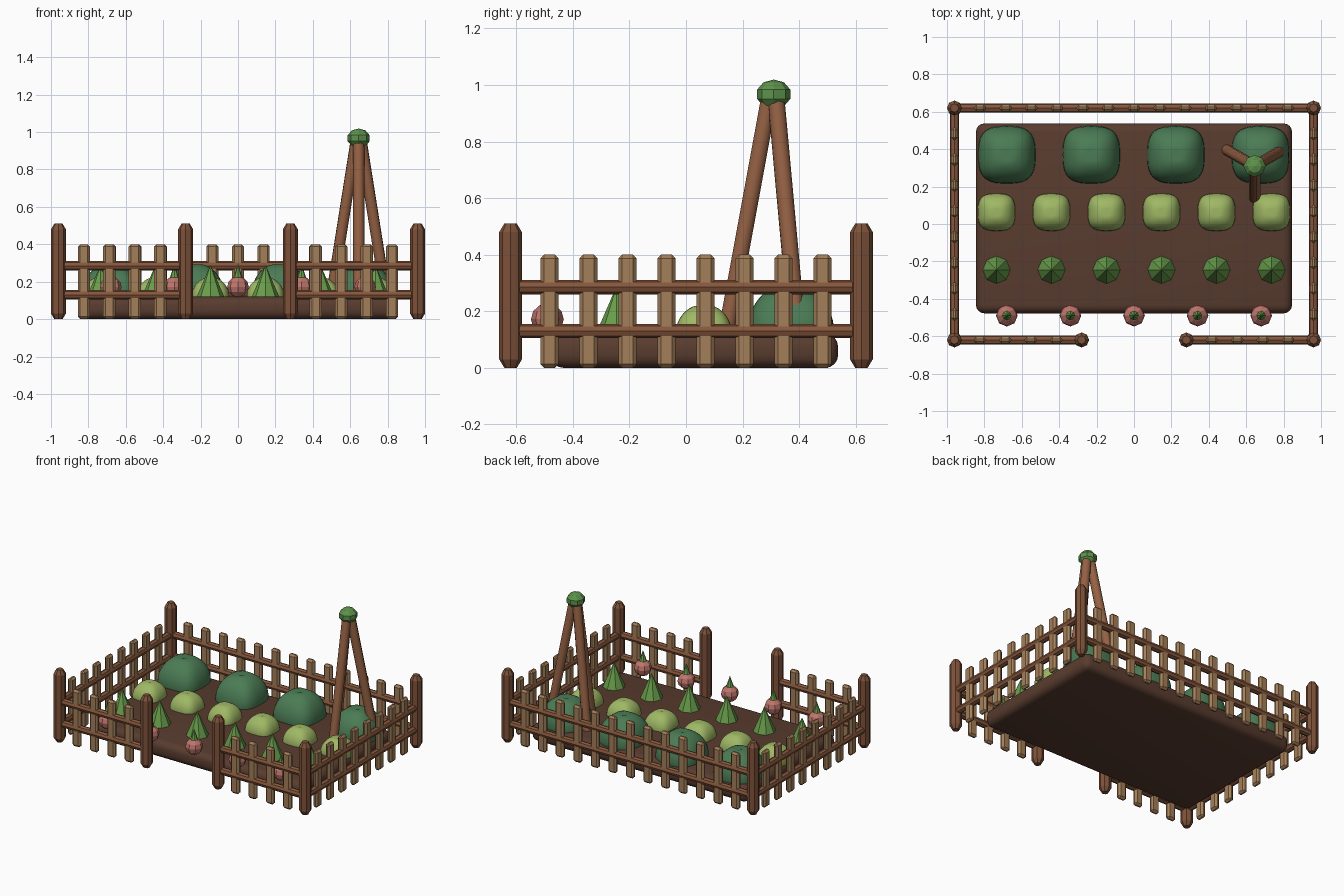
import bpy, bmesh, math
from mathutils import Vector

if "Cube" in bpy.data.objects:
    bpy.data.objects.remove(bpy.data.objects["Cube"], do_unlink=True)


def material(name, rgb):
    m = bpy.data.materials.new(name)
    m.use_nodes = True
    m.diffuse_color = (*rgb, 1)
    m.node_tree.nodes["Principled BSDF"].inputs["Base Color"].default_value = (*rgb, 1)
    return m


SOIL = material("soil brown", (0.1, 0.045, 0.028))
POST = material("post brown", (0.21, 0.085, 0.042))
RAIL = material("rail brown", (0.24, 0.095, 0.045))
PICKET = material("picket tan", (0.37, 0.21, 0.1))
POLE = material("pole brown", (0.3, 0.12, 0.058))
KNOB = material("knob green", (0.11, 0.29, 0.07))
BUSH = material("dark leaf green", (0.07, 0.2, 0.09))
CABBAGE = material("pale leaf green", (0.35, 0.48, 0.13))
CONE = material("mid leaf green", (0.14, 0.34, 0.07))
RADISH = material("radish pink", (0.52, 0.18, 0.15))


def finish(bm, name, mat, smooth=None):
    bmesh.ops.recalc_face_normals(bm, faces=bm.faces[:])
    mesh = bpy.data.meshes.new(name)
    bm.to_mesh(mesh)
    bm.free()
    mesh.materials.append(mat)
    ob = bpy.data.objects.new(name, mesh)
    bpy.context.collection.objects.link(ob)
    if smooth:
        bpy.ops.object.select_all(action='DESELECT')
        ob.select_set(True)
        bpy.context.view_layer.objects.active = ob
        bpy.ops.object.shade_smooth_by_angle(angle=math.radians(smooth))
    return ob


def rod(name, a, b, r, mat, chamfer=0.02, inset=0.55, sides=8, smooth=None):
    """Many-sided bar between two points with chamfered ends."""
    a, b = Vector(a), Vector(b)
    axis = b - a
    rot = axis.to_track_quat('Z', 'Y')
    length = axis.length
    bm = bmesh.new()
    rings = []
    for z, rad in ((0, r * inset), (chamfer, r), (length - chamfer, r), (length, r * inset)):
        rings.append([bm.verts.new(a + rot @ Vector((rad * math.cos(t), rad * math.sin(t), z)))
                      for t in (math.tau * i / sides for i in range(sides))])
    for lo, hi in zip(rings, rings[1:]):
        for i in range(sides):
            j = (i + 1) % sides
            bm.faces.new((lo[i], lo[j], hi[j], hi[i]))
    bm.faces.new(rings[0])
    bm.faces.new(rings[-1])
    return finish(bm, name, mat, smooth)


def block(name, size, centre, bevel, segments, mat, smooth=None):
    bm = bmesh.new()
    bmesh.ops.create_cube(bm, size=1)
    for v in bm.verts:
        v.co = Vector(c * s for c, s in zip(v.co, size)) + Vector(centre)
    bmesh.ops.bevel(bm, geom=bm.edges[:], offset=bevel, segments=segments,
                    profile=0.5, affect='EDGES')
    return finish(bm, name, mat, smooth)


def ball(name, centre, r, rz, mat, segs=8, rings=6, smooth=None):
    bm = bmesh.new()
    bmesh.ops.create_uvsphere(bm, u_segments=segs, v_segments=rings, radius=1)
    for v in bm.verts:
        v.co = Vector((v.co.x * r, v.co.y * r, v.co.z * rz)) + Vector(centre)
    return finish(bm, name, mat, smooth)


def cone(name, x, y, z0, z1, r, mat, smooth=None):
    bm = bmesh.new()
    bmesh.ops.create_cone(bm, cap_ends=True, segments=8, radius1=r, radius2=0, depth=z1 - z0)
    bmesh.ops.translate(bm, verts=bm.verts[:], vec=(x, y, (z0 + z1) / 2))
    return finish(bm, name, mat, smooth)


def leafy_dome(name, x, y, z, r, h, mat):
    """Squarish dome with a dimple in the crown."""
    bm = bmesh.new()
    bmesh.ops.create_cube(bm, size=2)
    bmesh.ops.subdivide_edges(bm, edges=bm.edges[:], cuts=9, use_grid_fill=True)
    for v in bm.verts:
        p = v.co
        q = p / math.sqrt((abs(p.x) ** 3 + abs(p.y) ** 3) ** (2 / 3) + p.z ** 2)
        up = max(q.z, -0.25)
        if up > 0:
            up -= 0.1 * math.exp(-(q.x ** 2 + q.y ** 2) / 0.03)
        v.co = (x + q.x * r, y + q.y * r, z + up * h)
    return finish(bm, name, mat, 50)


# Soil bed
block("soil_bed", (1.69, 1.015, 0.12), (0, 0.03, 0.06), 0.045, 4, SOIL, 40)


# Fence
def fence_run(name, start, end, pickets):
    start, end = Vector(start), Vector(end)
    along = (end - start).normalized()
    for label, z in (("lower", 0.13), ("upper", 0.285)):
        up = Vector((0, 0, z))
        rod(f"{name}_{label}_rail", start + along * 0.02 + up, end - along * 0.02 + up,
            0.025, RAIL, 0.012)
    size = (0.065, 0.036, 0.4) if abs(along.x) > 0.5 else (0.036, 0.065, 0.4)
    for i in range(pickets):
        p = start.lerp(end, (i + 1) / (pickets + 1))
        block(f"{name}_picket", size, (p.x, p.y, 0.2), 0.013, 1, PICKET)


X, Y, GATE = 0.96, 0.62, 0.28
for px, py in ((-X, -Y), (X, -Y), (-X, Y), (X, Y), (-GATE, -Y), (GATE, -Y)):
    rod("fence_post", (px, py, 0), (px, py, 0.51), 0.04, POST, 0.03)
fence_run("back", (-X, Y, 0), (X, Y, 0), 13)
fence_run("right", (-X, -Y, 0), (-X, Y, 0), 8)
fence_run("left", (X, -Y, 0), (X, Y, 0), 8)
fence_run("front_right", (-X, -Y, 0), (-GATE, -Y, 0), 4)
fence_run("front_left", (GATE, -Y, 0), (X, -Y, 0), 4)

# Back row of large bushes
for i in range(4):
    leafy_dome("large_bush", -0.68 + 0.452 * i, 0.37, 0.13, 0.153, 0.17, BUSH)

# Cabbages and leafy cones share the same spacing
for i in range(6):
    x = -0.735 + 0.294 * i
    leafy_dome("cabbage", x, 0.063, 0.12, 0.1, 0.105, CABBAGE)
    cone("leafy_cone", x, -0.245, 0.11, 0.29, 0.078, CONE)

# Radishes along the front edge
for i in range(5):
    x = -0.68 + 0.34 * i
    ball("radish", (x, -0.49, 0.172), 0.058, 0.056, RADISH)
    cone("radish_leaf", x, -0.49, 0.215, 0.295, 0.027, CONE)

# Tripod with a knob on top
tx, ty = 0.645, 0.31
for angle in (-90, 30, 150):
    c, s = math.cos(math.radians(angle)), math.sin(math.radians(angle))
    rod("tripod_leg", (tx + 0.18 * c, ty + 0.18 * s, 0.06),
        (tx + 0.015 * c, ty + 0.015 * s, 0.96), 0.03, POLE, 0.012, 0.6, 10, 40)
ball("tripod_knob", (tx, ty, 0.967), 0.062, 0.052, KNOB, 8, 5)
